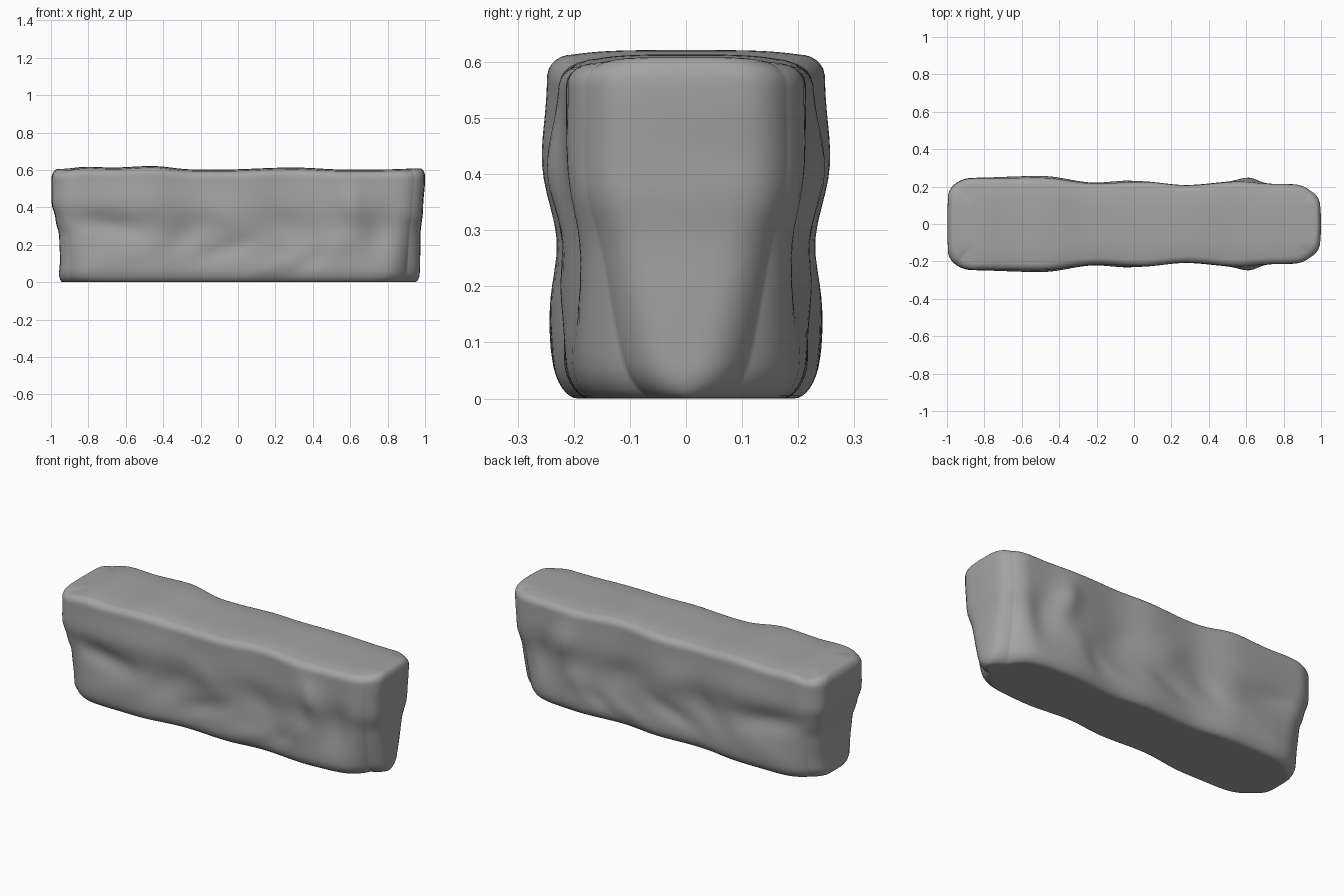
import bpy
import bmesh
from math import cos, exp, hypot, pi, sqrt
from mathutils import Vector

if "Cube" in bpy.data.objects:
    bpy.data.objects.remove(bpy.data.objects["Cube"], do_unlink=True)

# Outline profiles: (position, value)
HALF_WIDTH = [(-1, .24), (-.5, .243), (-.2, .212), (.04, .222), (.28, .203), (.55, .221), (.78, .21), (1, .203)]
TOP_HEIGHT = [(-1, .605), (-.83, .617), (-.7, .613), (-.48, .621), (-.25, .603), (-.1, .602),
              (.3, .613), (.6, .602), (.8, .603), (1, .608)]
LEFT_END = [(0, .96), (.12, .952), (.25, .956), (.33, .975), (.43, .997), (.55, .997), (.62, .99)]
RIGHT_END = [(0, .972), (.25, .976), (.4, .99), (.55, 1), (.62, 1)]
SIDE_SLOPE = [(0, -.012), (.1, -.005), (.27, -.007), (.43, .006), (.55, .004), (.62, .004)]

# Swells and hollows on the long faces: x, z, x size, z size, depth, tilt
BUMPS = [(-.7, .31, .2, .06, -.022, -.15), (-.62, .14, .2, .07, .006, .25), (-.5, .43, .25, .09, .008, 0),
         (-.3, .24, .1, .08, -.014, .4), (-.05, .34, .12, .08, .012, -.3), (-.05, .18, .15, .05, -.014, .3),
         (.22, .09, .14, .05, .009, .25), (.28, .3, .13, .08, -.009, -.4), (.62, .4, .07, .1, .024, -.5),
         (.54, .2, .1, .07, .01, .4), (.77, .27, .08, .13, -.018, .3), (.42, .13, .08, .05, -.01, .4)]


def smooth(points, t):
    """Smooth interpolation along a list of points."""
    if t <= points[0][0]:
        return points[0][1]
    for (a, p), (b, q) in zip(points, points[1:]):
        if t <= b:
            return p + (q - p) * (1 - cos(pi * (t - a) / (b - a))) / 2
    return points[-1][1]


def edge_inset(distance, radius):
    """Inset of a rounded edge at a distance from the face."""
    k = max(0, 1 - distance / radius)
    return radius * (1 - sqrt(max(0, 1 - k * k)))


def shape(co):
    u, v, w = co
    top = smooth(TOP_HEIGHT, u)
    z = (w + 1) / 2 * top
    inset = edge_inset(top - z, .045) + .65 * edge_inset(z, .06)
    low = max(0, 1 - z / .35)

    # Rounded plan corners, cut deeper near the foot
    length = smooth(LEFT_END if u < 0 else RIGHT_END, z) - inset * .6
    x = u * length
    width = smooth(HALF_WIDTH, x) + smooth(SIDE_SLOPE, z)
    for bx, bz, sx, sz, depth, tilt in BUMPS:
        dx, dz = x - bx, z - bz
        width += depth * exp(-(dx / sx) ** 2 - ((dz - tilt * dx) / sz) ** 2)
    # The foot draws in toward the ends
    pull = .065 if u > 0 else .03
    width -= inset + pull * low * max(0, (abs(u) - .75) / .25) ** 1.5
    rx, ry = .13 + .05 * low, .1 + .02 * low
    y = v * width
    dx = max(0, abs(x) - length + rx) / rx
    dy = max(0, abs(y) - width + ry) / ry
    if dx > 0 and dy > 0:
        k = max(dx, dy) / hypot(dx, dy)
        x -= (1 if x > 0 else -1) * dx * (1 - k) * rx
        y -= (1 if y > 0 else -1) * dy * (1 - k) * ry

    # Bowed ends and a faint crown on top
    bow = .02 if u > 0 else .006
    x *= 1 - bow * (v * u) ** 2
    z -= .008 * v ** 4 * max(0, w) ** 8
    return Vector((x, y, z))


# Stone block: a cube sliced more closely toward its edges, then shaped
bm = bmesh.new()
bmesh.ops.create_cube(bm, size=2)
for axis, count in enumerate((90, 22, 36)):
    normal = Vector((0, 0, 0))
    normal[axis] = 1
    for i in range(1, count):
        s = -1 + 2 * i / count
        even = .55 if axis == 0 else 0
        place = even * s + (1 - even) * -cos(pi * i / count)
        bmesh.ops.bisect_plane(bm, geom=bm.verts[:] + bm.edges[:] + bm.faces[:],
                               plane_co=normal * place, plane_no=normal, dist=1e-6)
for vert in bm.verts:
    vert.co = shape(vert.co)
bmesh.ops.recalc_face_normals(bm, faces=bm.faces)
mesh = bpy.data.meshes.new("stone_block")
bm.to_mesh(mesh)
bm.free()

block = bpy.data.objects.new("stone_block", mesh)
bpy.context.collection.objects.link(block)

# Plain grey stone
stone = bpy.data.materials.new("grey_stone")
stone.use_nodes = True
colour = (.37, .37, .37, 1)
stone.diffuse_color = colour
stone.node_tree.nodes["Principled BSDF"].inputs["Base Color"].default_value = colour
mesh.materials.append(stone)

bpy.context.view_layer.objects.active = block
block.select_set(True)
bpy.ops.object.shade_smooth_by_angle(angle=pi / 4)
